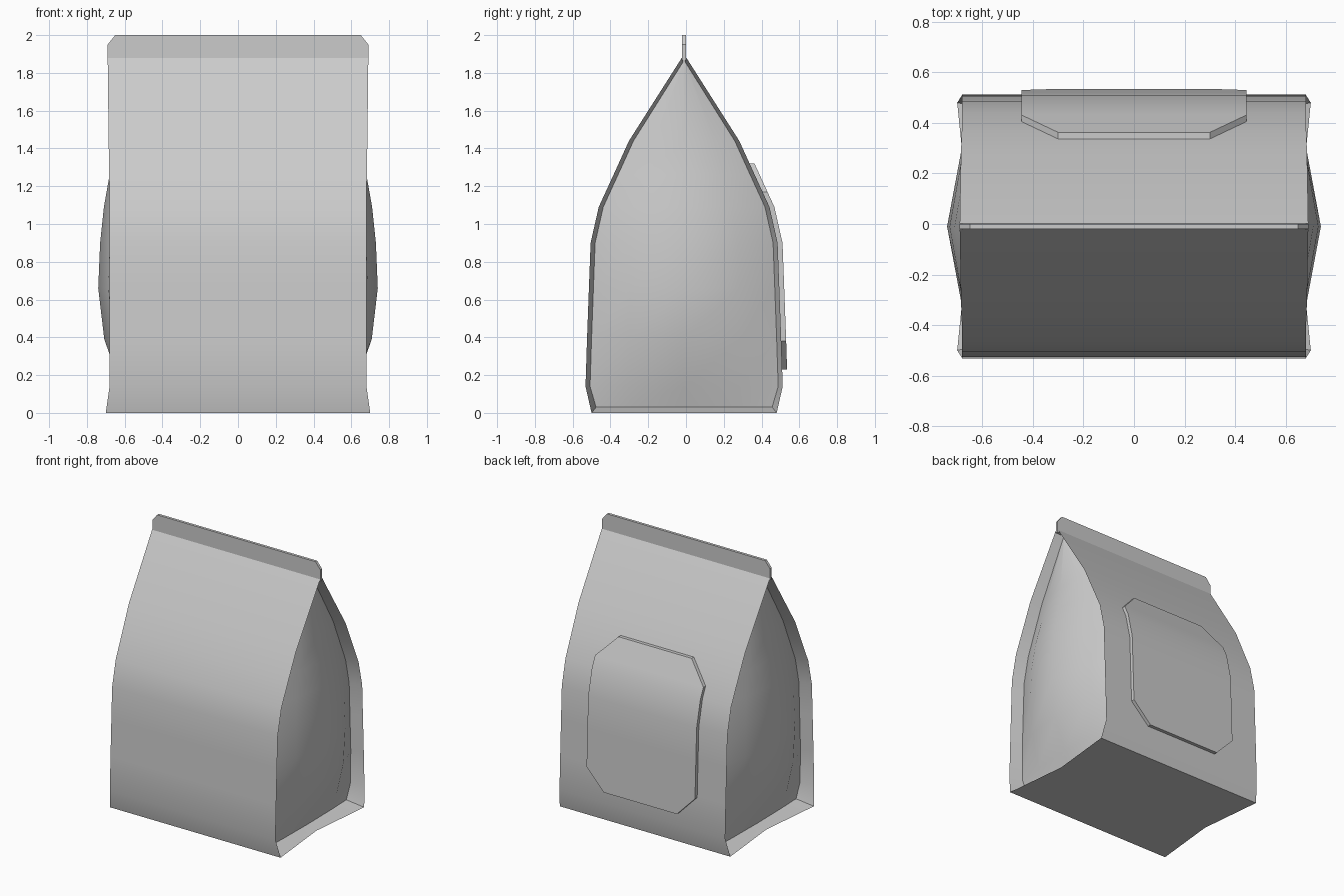
import bpy, bmesh, math

if "Cube" in bpy.data.objects:
    bpy.data.objects.remove(bpy.data.objects["Cube"])

CY = -0.01  # bag centre line in y

# rows: z, half depth, edge x, gusset rim x, gusset centre x
ROWS = [
    (0.00, 0.490, 0.700, 0.57, 0.58),
    (0.14, 0.522, 0.680, 0.58, 0.62),
    (0.39, 0.514, 0.680, 0.59, 0.708),
    (0.66, 0.504, 0.680, 0.59, 0.740),
    (0.90, 0.495, 0.680, 0.59, 0.730),
    (1.09, 0.452, 0.680, 0.59, 0.710),
    (1.26, 0.374, 0.682, 0.595, 0.680),
    (1.44, 0.292, 0.685, 0.60, 0.655),
    (1.88, 0.012, 0.690, 0.62, 0.625),
]


def finish(bm, name, angle=32):
    bmesh.ops.recalc_face_normals(bm, faces=bm.faces)
    me = bpy.data.meshes.new(name)
    bm.to_mesh(me)
    bm.free()
    ob = bpy.data.objects.new(name, me)
    bpy.context.collection.objects.link(ob)
    bpy.ops.object.select_all(action='DESELECT')
    ob.select_set(True)
    bpy.context.view_layer.objects.active = ob
    bpy.ops.object.shade_smooth_by_angle(angle=math.radians(angle))
    return ob


def half_depth(z):
    for a, b in zip(ROWS, ROWS[1:]):
        if z <= b[0]:
            return a[1] + (b[1] - a[1]) * (z - a[0]) / (b[0] - a[0])
    return ROWS[-1][1]


# Bag body: stacked rings with recessed rims and bulging side gussets
bm = bmesh.new()
rings = []
for z, w, xe, xr, xc in ROWS:
    zi = min(max(z, 0.03), 1.86)
    wi = max(w - 0.024, 0.004)
    side = [(xe, -w, z)]
    for t, f in ((-1, 0), (-0.6, 0.64), (0, 1), (0.6, 0.64), (1, 0)):
        side.append((xr + (xc - xr) * f, t * wi, zi))
    side.append((xe, w, z))
    pts = side + [(-x, y, h) for x, y, h in reversed(side)]
    rings.append([bm.verts.new((x, y + CY, h)) for x, y, h in pts])
n = len(rings[0])
for a, b in zip(rings, rings[1:]):
    for i in range(n):
        j = (i + 1) % n
        bm.faces.new((a[i], a[j], b[j], b[i]))
bm.faces.new(rings[-1])

# Base panel with folded side flanges
r = rings[0]
kr = bm.verts.new((0.65, CY, 0))
kl = bm.verts.new((-0.65, CY, 0))
for s, k in ((r[:7], kr), (r[7:], kl)):
    bm.faces.new(s[:4] + [k])
    bm.faces.new(s[3:] + [k])
bm.faces.new((r[0], kr, r[6], r[7], kl, r[13]))
finish(bm, "bag_body")


def slab(name, outline, front_y, back_y):
    """Strip-built slab: rows of (z, half width) with y functions for both skins."""
    bm = bmesh.new()
    loops = []
    for z, hx in outline:
        yf, yb = front_y(z), back_y(z)
        loops.append([bm.verts.new(p) for p in
                      ((-hx, yf, z), (hx, yf, z), (hx, yb, z), (-hx, yb, z))])
    for a, b in zip(loops, loops[1:]):
        for i in range(4):
            j = (i + 1) % 4
            bm.faces.new((a[i], a[j], b[j], b[i]))
    bm.faces.new(loops[0])
    bm.faces.new(loops[-1])
    return finish(bm, name)


# Flat crimped seal along the top
slab("top_seal", [(1.865, 0.69), (1.95, 0.69), (2.0, 0.65)],
     lambda z: CY - 0.01, lambda z: CY + 0.01)

# Label patch wrapped over the back wall
slab("back_label",
     [(0.23, 0.30), (0.38, 0.445), (0.66, 0.445), (0.90, 0.445),
      (1.09, 0.445), (1.17, 0.445), (1.32, 0.30)],
     lambda z: half_depth(z) + CY - 0.006,
     lambda z: half_depth(z) + CY + 0.026)
